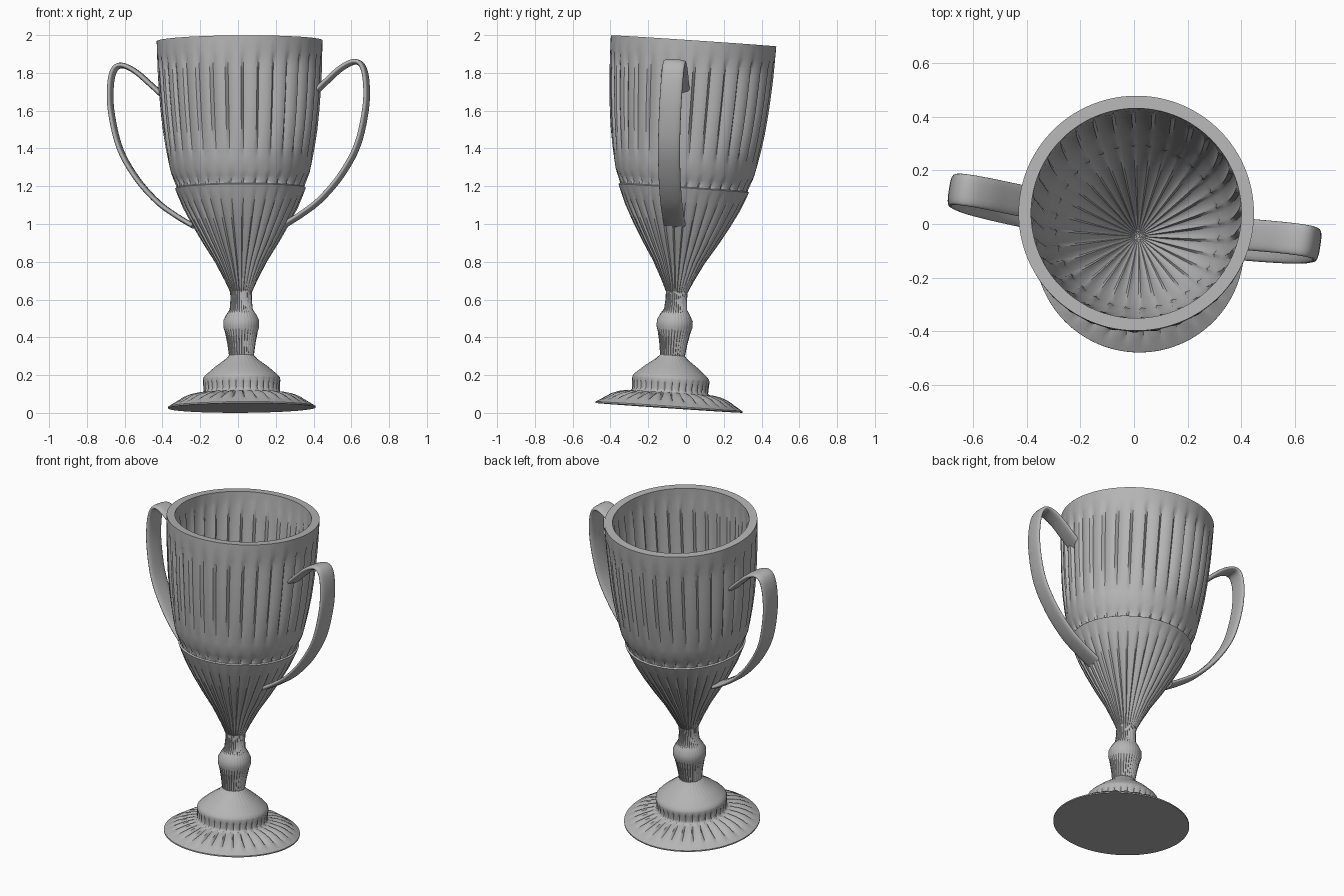
import bpy, bmesh, math
from mathutils import Matrix, Vector

FLUTES = 32
SAW = [1.0, 0.55, 0.25, 0.08, 0.0, 0.1]   # one flute: sharp groove, soft rise
BASE_Z = 0.0265

# the whole trophy leans slightly and is turned about its axis
axis = Vector((-0.006, 0.067, 1)).normalized()
lean = Vector((0, 0, 1)).rotation_difference(axis).to_matrix().to_4x4()
PLACE = Matrix.Translation((0.02, -0.09, BASE_Z)) @ lean @ Matrix.Rotation(math.radians(-8.5), 4, 'Z')

grey = bpy.data.materials.new("grey_metal")
grey.diffuse_color = (0.46, 0.46, 0.46, 1)


def finish(bm, name, angle):
    bmesh.ops.recalc_face_normals(bm, faces=bm.faces)
    me = bpy.data.meshes.new(name)
    bm.to_mesh(me)
    bm.free()
    me.materials.append(grey)
    ob = bpy.data.objects.new(name, me)
    bpy.context.collection.objects.link(ob)
    ob.matrix_world = PLACE
    bpy.ops.object.select_all(action='DESELECT')
    ob.select_set(True)
    bpy.context.view_layer.objects.active = ob
    bpy.ops.object.shade_smooth_by_angle(angle=math.radians(angle))
    return ob


def fluted_lathe(name, profile, angle):
    """Lathe (radius, height, groove depth inward, groove depth downward) points."""
    bm = bmesh.new()
    n = FLUTES * len(SAW)
    rings = []
    for r, z, depth, *drop in profile:
        drop = drop[0] if drop else 0
        ring = []
        for i in range(n):
            a = 2 * math.pi * i / n
            s = SAW[i % len(SAW)]
            rr = r - depth * s
            ring.append(bm.verts.new((rr * math.cos(a), rr * math.sin(a), z - drop * s - BASE_Z)))
        rings.append(ring)
    for a, b in zip(rings, rings[1:]):
        for i in range(n):
            j = (i + 1) % n
            bm.faces.new((a[i], a[j], b[j], b[i]))
    bm.faces.new(rings[0])
    bm.faces.new(rings[-1])
    return finish(bm, name, angle)


def spline(pts, steps):
    out = []
    p = [Vector(q) for q in pts]
    p = [2 * p[0] - p[1]] + p + [2 * p[-1] - p[-2]]
    for a, b, c, d in zip(p, p[1:], p[2:], p[3:]):
        for k in range(steps):
            t = k / steps
            out.append(0.5 * (2 * b + (c - a) * t + (2 * a - 5 * b + 4 * c - d) * t * t
                              + (3 * b - a - 3 * c + d) * t ** 3))
    return out + [p[-2]]


def strap(name, side, shift):
    """Flat rounded strap swept along the handle path."""
    path = spline([(0.40, 1.69), (0.47, 1.755), (0.545, 1.82), (0.615, 1.853), (0.66, 1.83),
                   (0.68, 1.74), (0.675, 1.60), (0.63, 1.41), (0.54, 1.25),
                   (0.43, 1.125), (0.33, 1.05), (0.24, 0.995)], 5)
    bm = bmesh.new()
    rings, m = [], 20
    for i, p in enumerate(path):
        t = (path[min(i + 1, len(path) - 1)] - path[max(i - 1, 0)]).normalized()
        nx, nz = -t.y, t.x
        ring = []
        for k in range(m):
            a = 2 * math.pi * k / m
            c, s = math.cos(a), math.sin(a)
            w = 0.059 * math.copysign(abs(c) ** 0.7, c)
            h = 0.014 * math.copysign(abs(s) ** 0.8, s)
            ring.append(bm.verts.new((side * (p.x + nx * h) + shift, w, p.y + nz * h - BASE_Z)))
        rings.append(ring)
    for a, b in zip(rings, rings[1:]):
        for k in range(m):
            j = (k + 1) % m
            bm.faces.new((a[k], a[j], b[j], b[k]))
    bm.faces.new(rings[0])
    bm.faces.new(rings[-1])
    return finish(bm, name, 50)


# foot and stem
fluted_lathe("foot_and_stem", [
    (0.390, 0.0265, 0), (0.390, 0.034, 0), (0.370, 0.046, 0), (0.345, 0.062, 0, 0.006),
    (0.310, 0.084, 0, 0.017), (0.270, 0.099, 0, 0.019), (0.235, 0.106, 0, 0.012),
    (0.208, 0.108, 0), (0.202, 0.115, 0.003), (0.202, 0.125, 0.009), (0.204, 0.155, 0.008),
    (0.205, 0.175, 0), (0.202, 0.188, 0), (0.190, 0.202, 0),
    (0.140, 0.245, 0), (0.085, 0.285, 0.002), (0.066, 0.305, 0.002), (0.075, 0.37, 0.004),
    (0.087, 0.43, 0.004), (0.095, 0.455, 0), (0.095, 0.49, 0), (0.080, 0.52, 0.003),
    (0.061, 0.55, 0.003), (0.057, 0.60, 0.004), (0.058, 0.66, 0)], 40)

# bowl: outer wall, rim, inner wall
fluted_lathe("bowl", [
    (0.050, 0.635, 0), (0.060, 0.645, 0.003), (0.085, 0.70, 0.007), (0.137, 0.80, 0.010),
    (0.200, 0.90, 0.012), (0.258, 1.00, 0.012), (0.305, 1.09, 0.010), (0.336, 1.165, 0.002),
    (0.346, 1.192, 0), (0.338, 1.197, 0.003), (0.342, 1.21, 0.014), (0.354, 1.24, 0.007),
    (0.367, 1.275, 0), (0.379, 1.33, 0), (0.393, 1.40, 0.012), (0.409, 1.50, 0.017),
    (0.420, 1.60, 0.019), (0.428, 1.70, 0.019), (0.434, 1.80, 0.018), (0.436, 1.86, 0.013),
    (0.437, 1.90, 0), (0.439, 1.974, 0), (0.392, 1.974, 0), (0.392, 1.92, 0),
    (0.393, 1.88, 0.010), (0.392, 1.80, 0.016), (0.385, 1.65, 0.016), (0.373, 1.50, 0.014),
    (0.352, 1.36, 0.004), (0.335, 1.28, 0), (0.312, 1.205, 0.012), (0.305, 1.19, 0),
    (0.295, 1.15, 0.006), (0.230, 1.02, 0.012), (0.160, 0.91, 0.012), (0.085, 0.80, 0.008),
    (0.030, 0.73, 0.003), (0.005, 0.715, 0)], 32)

# handles
strap("handle_right", 1, -0.003)
strap("handle_left", -1, -0.013)
